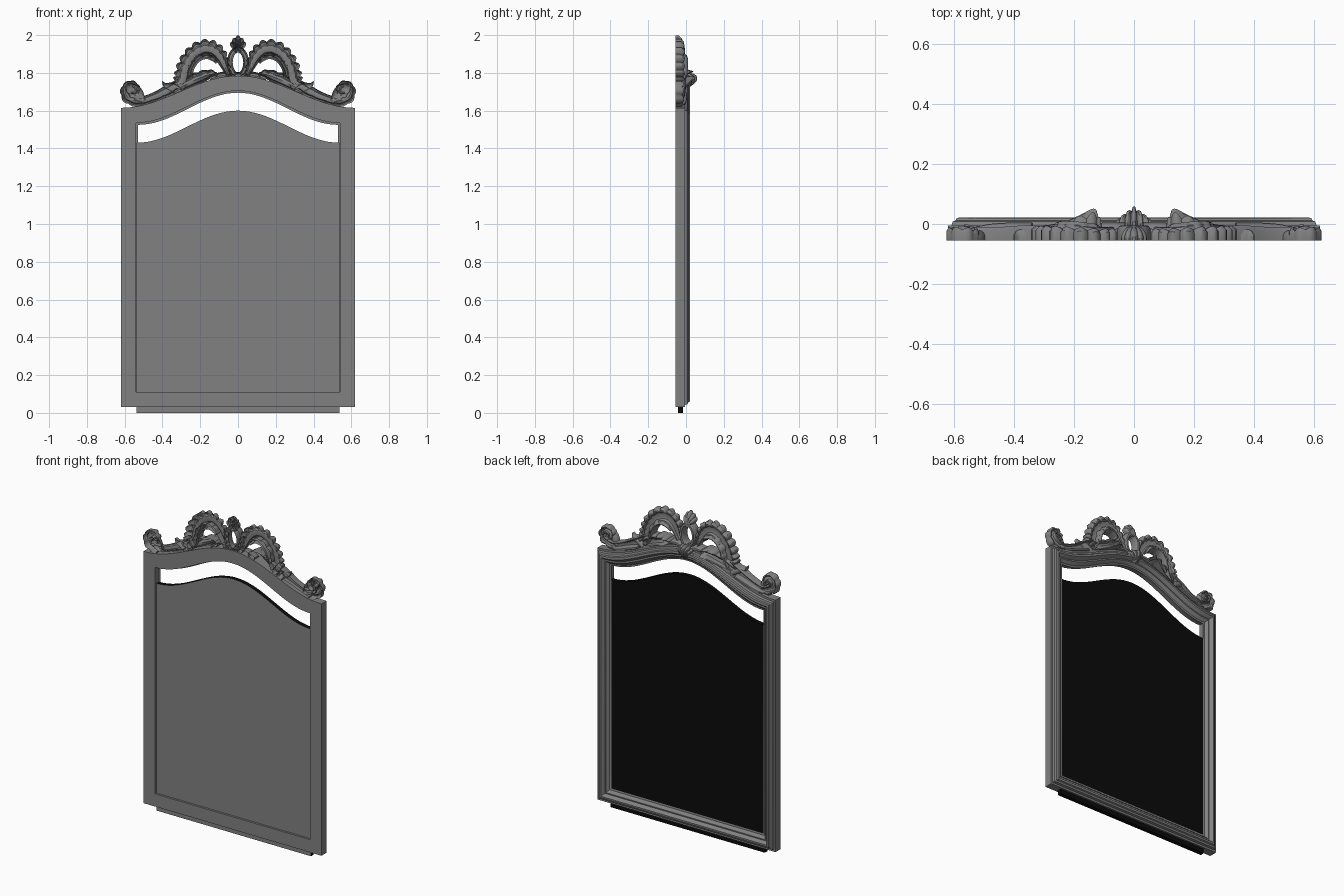
import bpy, bmesh
from math import sin, cos, pi, radians
from mathutils import Vector

cube = bpy.data.objects.get("Cube")
if cube:
    bpy.data.objects.remove(cube, do_unlink=True)


def material(name, value):
    m = bpy.data.materials.new(name)
    m.use_nodes = True
    colour = (value, value, value, 1)
    m.diffuse_color = colour
    m.node_tree.nodes["Principled BSDF"].inputs["Base Color"].default_value = colour
    return m


GREY = material("grey wood", 0.22)
BLACK = material("black glass", 0.003)
BACK = -0.055
HALF, BOTTOM, SHOULDER, RISE = 0.62, 0.03, 1.615, 0.17


def finish(name, bm, mats, angle=35, mirror=False):
    mesh = bpy.data.meshes.new(name)
    bm.to_mesh(mesh)
    bm.free()
    ob = bpy.data.objects.new(name, mesh)
    bpy.context.collection.objects.link(ob)
    for m in mats:
        mesh.materials.append(m)
    bpy.ops.object.select_all(action='DESELECT')
    ob.select_set(True)
    bpy.context.view_layer.objects.active = ob
    bpy.ops.object.shade_smooth_by_angle(angle=radians(angle))
    if mirror:
        ob.modifiers.new("both sides", 'MIRROR')
    return ob


def outline(half, bottom, shoulder, n=36):
    """Rectangle with a wave-shaped top, as (x, z) points."""
    pts = [(-half, bottom), (half, bottom)]
    for i in range(n + 1):
        u = 1 - 2 * i / n
        pts.append((half * u, shoulder + RISE * (1 + cos(pi * u)) / 2))
    return pts


def grid(bm, rings, closed_rings, closed_loop):
    rows = [[bm.verts.new(p) for p in r] for r in rings]
    n, m = len(rows), len(rows[0])
    for i in range(n if closed_rings else n - 1):
        for j in range(m if closed_loop else m - 1):
            a, b = rows[i], rows[(i + 1) % n]
            k = (j + 1) % m
            bm.faces.new((a[j], a[k], b[k], b[j]))
    return rows


# Moulded frame: inset from the outer edge, depth
MOULDING = [(0, BACK), (0, -0.005), (0.012, -0.005), (0.016, 0.008),
            (0.026, 0.012), (0.03, 0.02), (0.042, 0.022), (0.05, 0.012),
            (0.056, 0.002), (0.064, 0.004), (0.072, -0.002), (0.08, -0.012),
            (0.09, -0.014), (0.08, -0.014), (0.08, BACK)]
bm = bmesh.new()
rings = []
for d, y in MOULDING:
    rings.append([(x, y, z) for x, z in outline(HALF - d, BOTTOM + d, SHOULDER - d)])
grid(bm, rings, True, True)
bmesh.ops.recalc_face_normals(bm, faces=bm.faces)
finish("frame", bm, [GREY], 25)

# Mirror panel: black glass with a grey back
bm = bmesh.new()
rim = outline(0.538, 0, 1.43)
front, rear = grid(bm, [[(x, y, z) for x, z in rim] for y in (-0.016, -0.042)], False, True)
bm.faces.new(front)
bm.faces.new(rear)
bmesh.ops.recalc_face_normals(bm, faces=bm.faces)
for f in bm.faces:
    f.material_index = 1 if f.normal.y < -0.9 else 0
finish("mirror_panel", bm, [BLACK, GREY])


def spline(values, t):
    """Catmull-Rom value at t in 0..1 through a list of vectors."""
    last = len(values) - 1
    i = min(int(t * last), last - 1)
    u = t * last - i
    a, b, c, d = (values[max(0, min(last, i + k))] for k in (-1, 0, 1, 2))
    return b + (c - a) * (u / 2) + (a * 2 - b * 5 + c * 4 - d) * (u * u / 2) \
        + (b * 3 - a - c * 3 + d) * (u ** 3 / 2)


# Carved cross-sections: side, height
ROUND = [(-1, 0), (-1, .45), (-.75, .8), (-.4, .97), (0, 1),
         (.4, .97), (.75, .8), (1, .45), (1, 0)]
GUTTER = [(-1, 0), (-1, .75), (-.85, 1), (-.65, .95), (-.5, .6), (0, .5),
          (.35, .6), (.5, .85), (.7, .9), (1, .65), (1, 0)]


def carve(name, path, section=ROUND, steps=30, lobes=0, mirror=True, amp=0.35):
    """Hollow carved strip along (x, z, half width, depth) points."""
    pts = [Vector(p) for p in path]
    bm = bmesh.new()
    rings = []
    for i in range(steps + 1):
        t = i / steps
        x, z, w, depth = spline(pts, t)
        step = spline(pts, min(1, t + .01)) - spline(pts, max(0, t - .01))
        nrm = Vector((step[1], -step[0])).normalized()
        lobe = abs(sin(pi * lobes * t)) if lobes else 0
        ring = []
        for s, h in section:
            k = s * w * (1 + amp * lobe if s > 0 else 1)
            drop = 1 - 0.3 * (1 - lobe) * max(s, 0) if lobes else 1
            ring.append((x + nrm.x * k, BACK + depth * h * drop, z + nrm.y * k))
        rings.append(ring)
    rows = grid(bm, rings, False, False)
    bm.faces.new(rows[0])
    bm.faces.new(rows[-1])
    bm.normal_update()
    if sum(f.normal.y * f.calc_area() for f in bm.faces) < 0:
        bmesh.ops.reverse_faces(bm, faces=bm.faces)
    return finish(name, bm, [GREY], 40, mirror)


# Corner scroll with its stem running along the arch
carve("corner_scroll", [(.29, 1.755, .025, .05), (.36, 1.71, .032, .05),
      (.44, 1.672, .026, .045), (.52, 1.65, .024, .045), (.58, 1.668, .026, .05),
      (.598, 1.71, .02, .05), (.57, 1.738, .019, .05), (.538, 1.722, .016, .045),
      (.543, 1.694, .012, .05), (.565, 1.694, .01, .055)], GUTTER, 60, 12, amp=.3)
carve("corner_leaf", [(.50, 1.65, .012, .03), (.53, 1.69, .03, .035),
      (.56, 1.715, .03, .035), (.59, 1.735, .01, .025)], ROUND, 16, 3)
carve("stem_leaf", [(.31, 1.70, .02, .05), (.35, 1.725, .022, .045),
      (.385, 1.735, .012, .035), (.40, 1.755, .002, .02)], ROUND, 14)
carve("stem_lower_leaf", [(.34, 1.69, .012, .06), (.41, 1.665, .014, .06),
      (.48, 1.64, .012, .055), (.53, 1.632, .004, .045)], ROUND, 16)

# Scalloped shell scroll
carve("shell_scroll", [(.315, 1.715, .025, .05), (.293, 1.765, .036, .055),
      (.278, 1.825, .036, .055), (.245, 1.885, .036, .055),
      (.19, 1.925, .036, .05), (.135, 1.922, .035, .045),
      (.095, 1.885, .03, .045), (.068, 1.83, .02, .045),
      (.05, 1.79, .012, .045)], GUTTER, 84, 14, amp=.45)
carve("inner_rim", [(.252, 1.775, .012, .06), (.245, 1.825, .014, .065),
      (.21, 1.872, .014, .065), (.165, 1.886, .013, .06),
      (.125, 1.868, .01, .055), (.118, 1.85, .004, .045)], ROUND, 30, 6, amp=.6)

# Leaf sweeping forward along the arch
carve("arch_leaf", [(.31, 1.72, .022, .05), (.25, 1.752, .03, .06),
      (.20, 1.774, .03, .08), (.155, 1.79, .024, .1),
      (.125, 1.79, .016, .103), (.11, 1.785, .008, .06)], GUTTER, 30, 5, amp=.25)
carve("arch_tendril", [(.15, 1.77, .012, .05), (.10, 1.788, .014, .06),
      (.06, 1.79, .016, .06), (.02, 1.775, .014, .06)], ROUND, 16)

# Oval ring and petals at the centre
ring = [(.043 * sin(2 * pi * i / 16), 1.855 - .068 * cos(2 * pi * i / 16), .015, .05)
        for i in range(17)]
carve("centre_ring", ring, ROUND, 40, mirror=False)
for i in range(-2, 3):
    a = i * 0.36
    reach = 0.088 - 0.009 * abs(i)
    carve(f"crown_petal_{i + 3}",
          [(sin(a) * r * .8, 1.91 + cos(a) * r, w, d) for r, w, d in (
              (0, .012, .05), (reach * .5, .014, .045),
              (reach * .85, .013, .03), (reach, .005, .015))],
          ROUND, 12, mirror=False)
for i in range(-3, 4):
    a = i * 0.33
    high = 0.11 - 0.012 * abs(i)
    carve(f"base_petal_{i + 4}",
          [(sin(a) * r, 1.725 + cos(a) * r, w, d) for r, w, d in (
              (0, .006, .075), (.03, .01, high), (.06, .013, high),
              (.08, .006, high * .65))],
          ROUND, 12, mirror=False)
